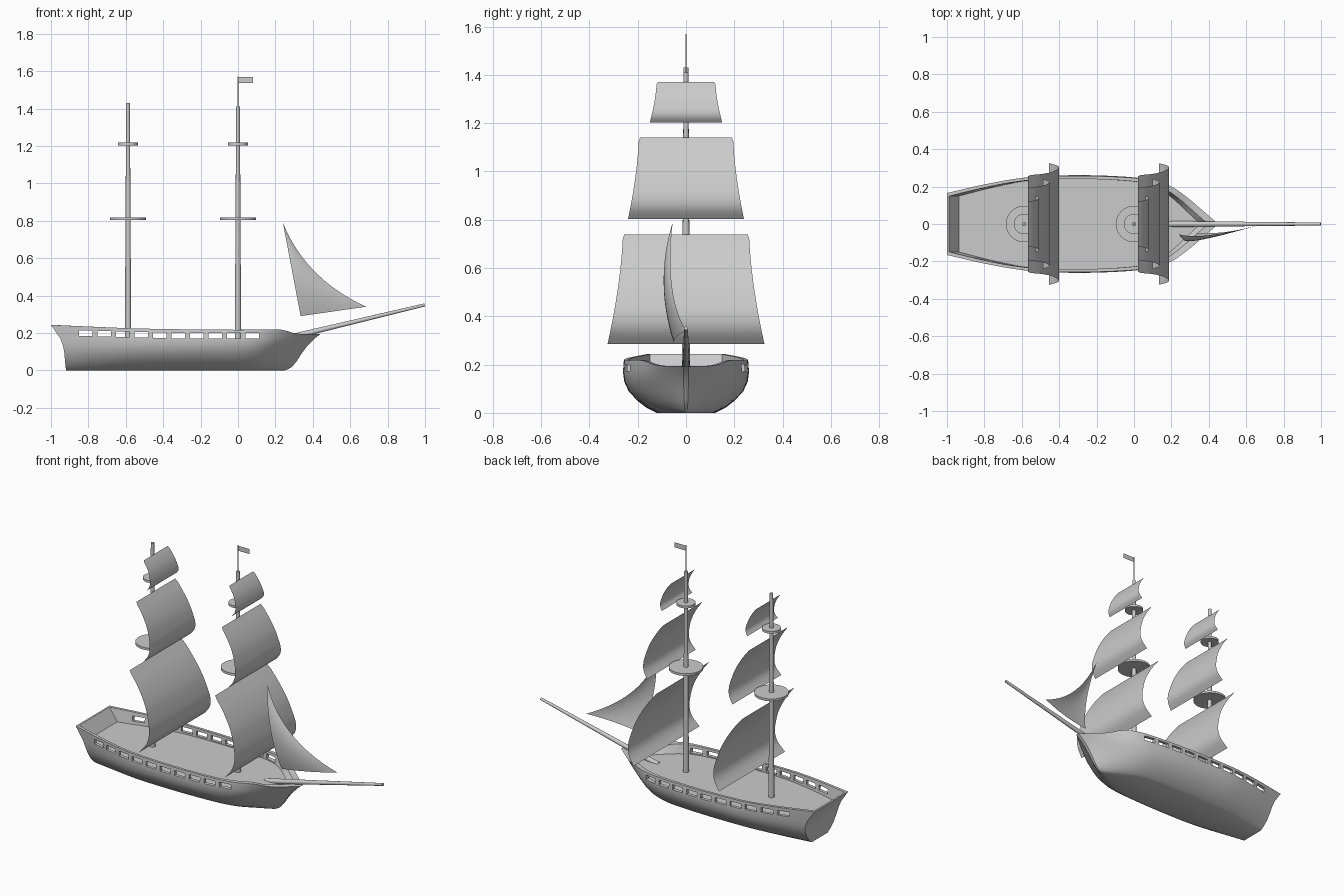
import bpy, bmesh, math
from mathutils import Vector

if "Cube" in bpy.data.objects:
    bpy.data.objects.remove(bpy.data.objects["Cube"])


def curve(pts, t):
    """Smooth interpolation through (position, value) pairs."""
    n = len(pts)
    i = 0
    while i < n - 2 and t > pts[i + 1][0]:
        i += 1

    def slope(k):
        a, b = pts[max(k - 1, 0)], pts[min(k + 1, n - 1)]
        return (b[1] - a[1]) / (b[0] - a[0])
    (x0, y0), (x1, y1) = pts[i], pts[i + 1]
    h = x1 - x0
    u = min(max((t - x0) / h, 0), 1)
    return ((2*u**3 - 3*u**2 + 1) * y0 + (u**3 - 2*u**2 + u) * h * slope(i)
            + (3*u**2 - 2*u**3) * y1 + (u**3 - u**2) * h * slope(i + 1))


def add_object(name, bm, fix_normals=True):
    if fix_normals:
        bmesh.ops.recalc_face_normals(bm, faces=bm.faces)
    me = bpy.data.meshes.new(name)
    bm.to_mesh(me)
    bm.free()
    ob = bpy.data.objects.new(name, me)
    bpy.context.collection.objects.link(ob)
    return ob


def activate(ob):
    bpy.ops.object.select_all(action='DESELECT')
    ob.select_set(True)
    bpy.context.view_layer.objects.active = ob


def smooth(ob, angle=35):
    activate(ob)
    bpy.ops.object.shade_smooth_by_angle(angle=math.radians(angle))


def rod(name, a, b, r1, r2, sides=16):
    a, b = Vector(a), Vector(b)
    bm = bmesh.new()
    bmesh.ops.create_cone(bm, cap_ends=True, segments=sides, radius1=r1, radius2=r2,
                          depth=(b - a).length)
    ob = add_object(name, bm)
    ob.location = (a + b) / 2
    ob.rotation_euler = (b - a).to_track_quat('Z', 'Y').to_euler()
    smooth(ob)
    return ob


def sheet(name, func, nu, nv):
    """Single-layer surface from func(u, v)."""
    bm = bmesh.new()
    g = [[bm.verts.new(func(i / nu, j / nv)) for j in range(nv + 1)] for i in range(nu + 1)]
    for i in range(nu):
        for j in range(nv):
            bm.faces.new((g[i][j], g[i + 1][j], g[i + 1][j + 1], g[i][j + 1]))
    bmesh.ops.remove_doubles(bm, verts=bm.verts, dist=1e-5)
    ob = add_object(name, bm)
    smooth(ob)
    return ob


# Hull: lofted sections, open at the top with a sunken deck
HALF_WIDTH = [(0, .168), (.14, .215), (.28, .25), (.42, .26), (.55, .26), (.69, .25),
              (.78, .232), (.84, .198), (.9, .135), (.94, .085), (1, .01)]
SHEER = [(0, .243), (.14, .234), (.35, .223), (.69, .217), (.84, .219), (.865, .215),
         (.91, .197), (1, .193)]
# height, width factor, stern x, bow x
ROWS = [(0, .46, -.92, .25), (.007, .52, -.92, .27), (.02, .62, -.922, .29),
        (.05, .77, -.925, .315), (.09, .91, -.928, .34), (.13, .98, -.935, .37),
        (.17, 1, -.95, .41), (None, .985, -1, .44)]
DECK = .165


def section(t):
    w, top = curve(HALF_WIDTH, t), curve(SHEER, t)
    pts = [(x0 + (x1 - x0) * t, w * s, top if z is None else z) for z, s, x0, x1 in ROWS]
    inner = max(w * .985 - .016, .003)
    pts.append((-.988 + 1.39 * t, inner, top))
    pts.append((-.936 + 1.296 * t, inner, DECK))
    return pts


bm = bmesh.new()
stations, n = 48, len(ROWS) + 2
rings = []
for i in range(stations + 1):
    half = section(i / stations)
    left = [bm.verts.new((x, -y, z)) for x, y, z in half]
    right = [bm.verts.new(p) for p in half]
    rings.append(left + right[::-1])
for a, b in zip(rings, rings[1:]):
    for k in range(2 * n):
        m = (k + 1) % (2 * n)
        bm.faces.new((a[k], a[m], b[m], b[k]))
for r in (rings[0], rings[-1]):
    for k in range(n - 1):                      # transom and stem, rim, inner end wall
        bm.faces.new((r[k], r[k + 1], r[2*n - 2 - k], r[2*n - 1 - k]))
hull = add_object("hull", bm)

# Gun ports cut through both bulwarks
bm = bmesh.new()
for i in range(10):
    cube = bmesh.ops.create_cube(bm, size=1)["verts"]
    bmesh.ops.scale(bm, vec=(.072, .8, .03), verts=cube)
    bmesh.ops.translate(bm, vec=(-.814 + .099 * i, 0, .198 - .012 * min(i / 5, 1)), verts=cube)
cutter = add_object("port_cutter", bm)
mod = hull.modifiers.new("ports", 'BOOLEAN')
mod.operation, mod.solver, mod.object = 'DIFFERENCE', 'EXACT', cutter
activate(hull)
bpy.ops.object.modifier_apply(modifier=mod.name)
bpy.data.objects.remove(cutter)
smooth(hull)

# Bowsprit
rod("bowsprit", (.19, 0, .156), (.998, 0, .35), .016, .008)

# Square sails: bottom z, top z, top half width, bottom half width, belly reach
SAILS = [("lower", .285, .74, .262, .325, .187),
         ("middle", .803, 1.14, .196, .24, .137),
         ("upper", 1.203, 1.37, .122, .15, .08)]
BELLY = [(0, 0), (.18, .38), (.4, .73), (.6, .92), (.75, 1), (.88, .93), (1, .68)]


def square_sail(name, mx, z0, z1, w_top, w_bot, reach):
    def point(u, v):
        w = w_top + (w_bot - w_top) * u ** 1.6
        if u == 0:
            w -= .006
        return (mx + .022 + (reach - .022) * curve(BELLY, u), w * (2 * v - 1), z1 + (z0 - z1) * u)
    sheet(name, point, 20, 8)


# Masts with round tops and sails
for label, mx, top in (("aft", -.588, 1.43), ("fore", 0, 1.41)):
    rod(label + "_mast", (mx, 0, DECK - .01), (mx, 0, top), .017, .01)
    rod(label + "_lower_top", (mx, 0, .803), (mx, 0, .817), .097, .097, 32)
    rod(label + "_upper_top", (mx, 0, 1.203), (mx, 0, 1.217), .054, .054, 32)
    for part, *dims in SAILS:
        square_sail(f"{label}_{part}_sail", mx, *dims)

# Jib: triangular sail with hollow luff and bellied leech
HEAD, CLEW, TACK = Vector((.24, -.055, .79)), Vector((.335, -.05, .29)), Vector((.685, 0, .34))
LUFF = Vector((.36, -.09, .49))


def jib(u, v):
    leech = HEAD.lerp(CLEW, u) + Vector((0, -.16 * u * (1 - u), 0))
    luff = HEAD.lerp(LUFF, u).lerp(LUFF.lerp(TACK, u), u)
    return leech.lerp(luff, v) + Vector((0, -.06 * u * v * (1 - v), 0))


sheet("jib_sail", jib, 20, 10)

# Flag on its pole
rod("flag_pole", (0, 0, 1.4), (0, 0, 1.57), .003, .003, 8)
sheet("flag", lambda u, v: (.08 * u, 0, 1.537 + .031 * v), 4, 1)
